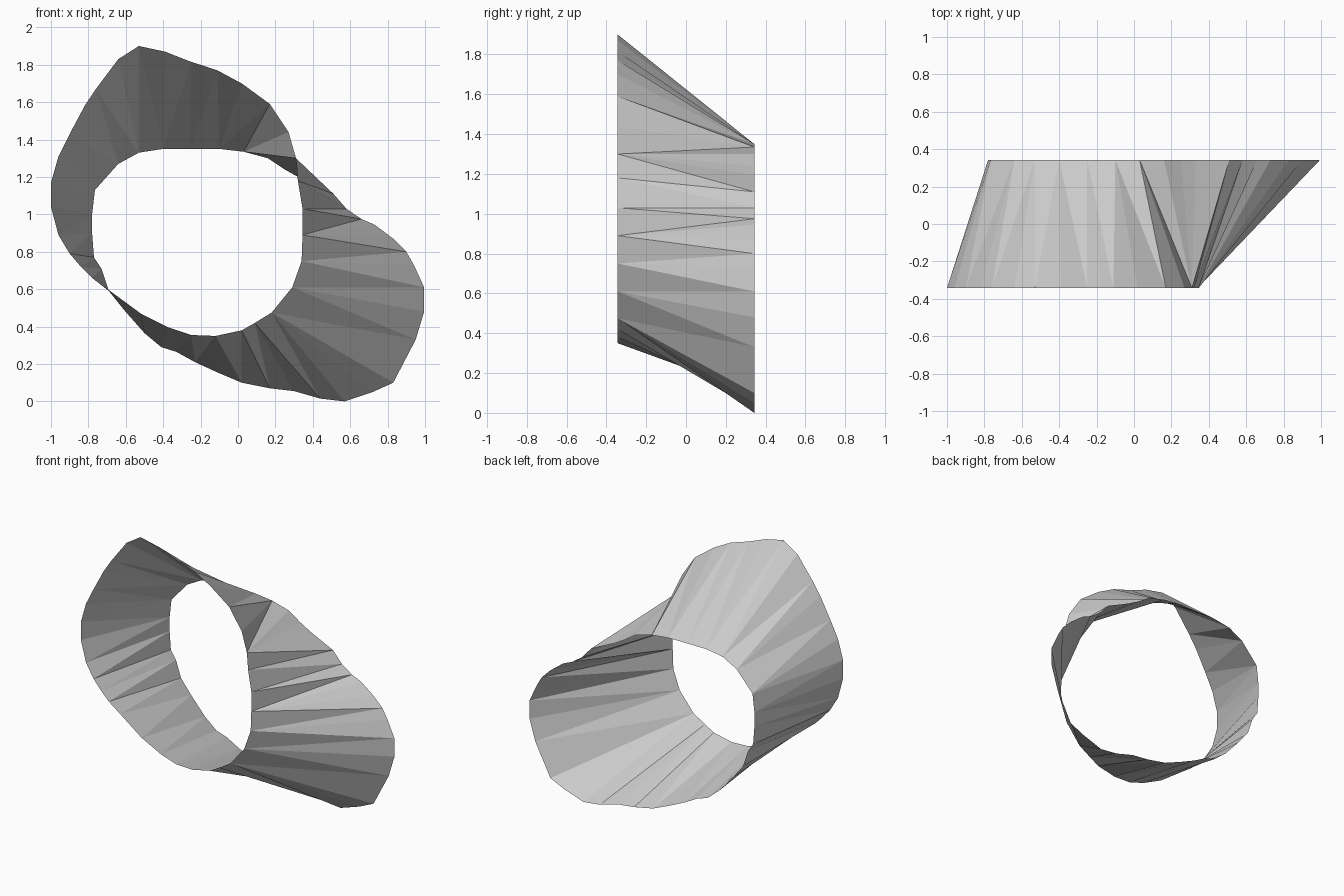
import bpy, bmesh
from mathutils import Vector

if "Cube" in bpy.data.objects:
    bpy.data.objects.remove(bpy.data.objects["Cube"])

# Front and back rims as (x, z) profiles, clockwise seen from the front
FRONT = [(-.53, 1.9), (-.39, 1.87), (-.25, 1.815), (-.17, 1.79), (-.11, 1.77), (.02, 1.7),
         (.17, 1.59), (.27, 1.44), (.31, 1.3), (.32, 1.18), (.345, 1.03), (.345, .89),
         (.34, .75), (.29, .61), (.18, .475), (.09, .42), (.02, .38), (-.12, .35),
         (-.25, .355), (-.37, .395), (-.52, .47), (-.69, .595), (-.78, .66), (-.84, .72),
         (-.9, .79), (-.96, .89), (-1, 1.04), (-1, 1.17), (-.96, 1.31), (-.9, 1.43),
         (-.82, 1.58), (-.76, 1.67), (-.64, 1.83)]
BACK = [(-.4, 1.35), (-.25, 1.35), (-.1, 1.35), (.03, 1.335), (.16, 1.3), (.25, 1.24),
        (.33, 1.195), (.51, 1.11), (.58, 1.03), (.66, .975), (.73, .945), (.83, .87),
        (.9, .8), (.94, .73), (.995, .61), (.995, .48), (.95, .33), (.83, .1), (.72, .05),
        (.57, 0), (.44, .015), (.3, .055), (.17, .07), (.02, .1), (-.11, .155), (-.23, .21),
        (-.33, .265), (-.41, .29), (-.5, .365), (-.61, .49), (-.69, .59), (-.73, .71),
        (-.77, .77), (-.78, .9), (-.78, 1.0), (-.765, 1.13), (-.64, 1.27), (-.53, 1.33)]
# Rim points joined by the main creases (front index, back index)
CREASES = [(0, 0), (6, 3), (8, 3), (8, 6), (11, 10), (14, 17), (15, 21), (21, 30),
           (27, 35), (31, 37), (len(FRONT), len(BACK))]

bm = bmesh.new()
front = [bm.verts.new((x, -.343, z)) for x, z in FRONT]
back = [bm.verts.new((x, .343, z)) for x, z in BACK]


def f(i):
    return front[i % len(front)]


def b(i):
    return back[i % len(back)]


def zip_span(start, end):
    """Triangle strip between two creases, advancing both rims evenly."""
    (i, j), (i1, j1) = start, end
    ni, nj = max(i1 - i, 1), max(j1 - j, 1)
    i0, j0 = i, j
    while i < i1 or j < j1:
        step_front = j == j1 or (i < i1 and (i + 1 - i0) / ni <= (j + 1 - j0) / nj)
        if step_front:
            bm.faces.new((f(i), f(i + 1), b(j)))
            i += 1
        else:
            bm.faces.new((f(i), b(j + 1), b(j)))
            j += 1


# Slanted open band between the rims
for start, end in zip(CREASES, CREASES[1:]):
    zip_span(start, end)
bmesh.ops.recalc_face_normals(bm, faces=bm.faces)

# Point the faces away from the tube axis
top = max(bm.faces, key=lambda p: p.calc_center_median().z)
if top.normal.z < 0:
    bmesh.ops.reverse_faces(bm, faces=bm.faces)

mesh = bpy.data.meshes.new("slanted_band")
bm.to_mesh(mesh)
bm.free()
bpy.context.collection.objects.link(bpy.data.objects.new("slanted_band", mesh))
